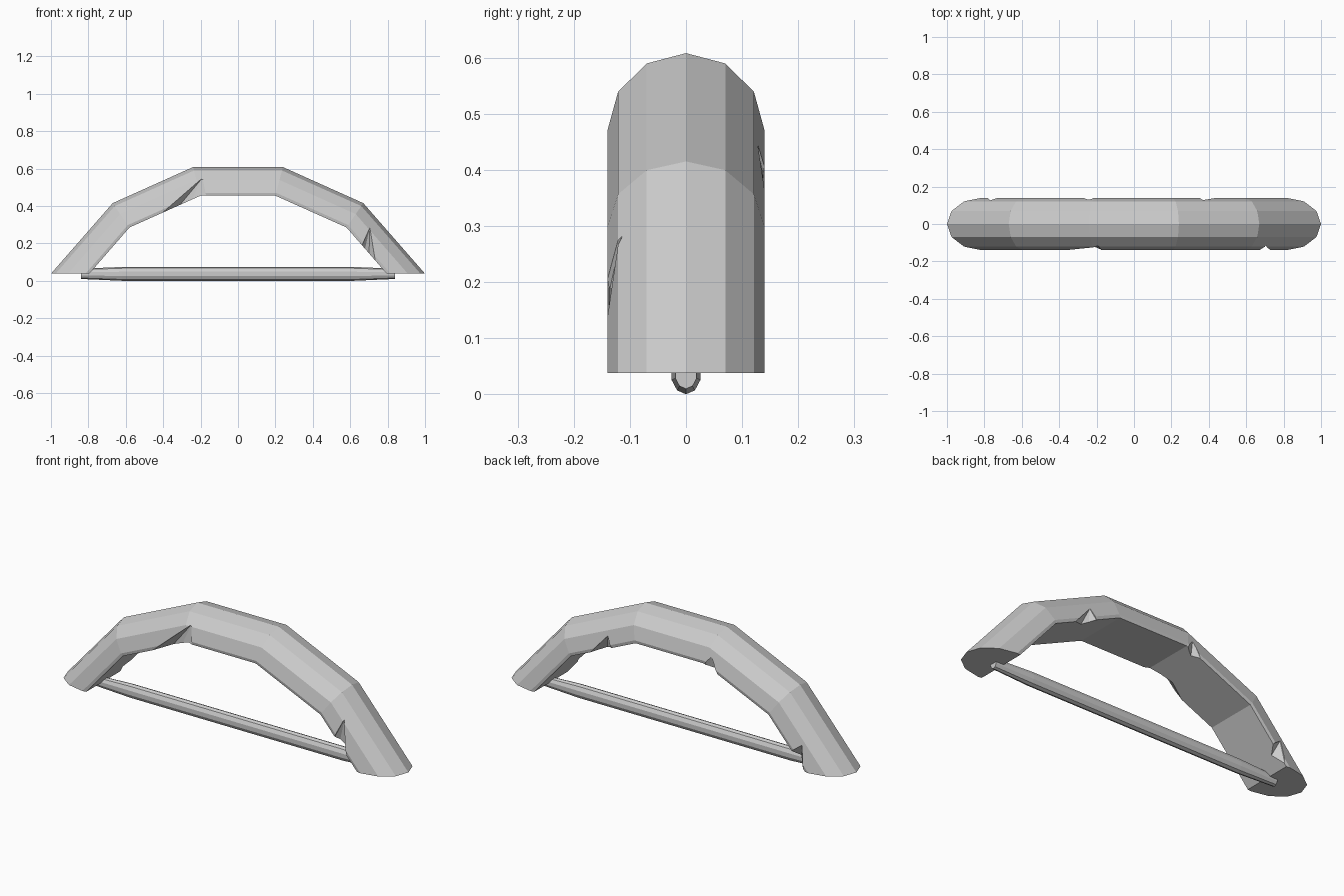
import bpy, bmesh, math

if "Cube" in bpy.data.objects:
    bpy.data.objects.remove(bpy.data.objects["Cube"])


def make_object(name, bm):
    bmesh.ops.recalc_face_normals(bm, faces=bm.faces)
    mesh = bpy.data.meshes.new(name)
    bm.to_mesh(mesh)
    bm.free()
    ob = bpy.data.objects.new(name, mesh)
    bpy.context.collection.objects.link(ob)
    return ob


def loft(name, rings):
    """Skin a list of closed rings and cap both ends."""
    bm = bmesh.new()
    loops = [[bm.verts.new(p) for p in ring] for ring in rings]
    n = len(rings[0])
    for a, b in zip(loops, loops[1:]):
        for i in range(n):
            j = (i + 1) % n
            bm.faces.new((a[i], a[j], b[j], b[i]))
    bm.faces.new(loops[0])
    bm.faces.new(loops[-1])
    return make_object(name, bm)


# Arched body: half-round section swept between an outer and an inner path
outer = [(1.0, 0.038), (0.67, 0.415), (0.24, 0.608)]
inner = [(0.795, 0.038), (0.58, 0.285), (0.20, 0.455)]
stations = [(o, i, -1) for o, i in zip(outer, inner)]
stations += [(o, i, 1) for o, i in reversed(list(zip(outer, inner)))]
half = [(0.07, 0.12), (0.121, 0.45), (0.14, 0.90), (0.137, 1.0)]  # y, depth
section = [(0, 0)] + half + [(-y, t) for y, t in reversed(half)]
arch = loft("arch", [
    [(s * (o[0] + (i[0] - o[0]) * t), y, o[1] + (i[1] - o[1]) * t) for y, t in section]
    for o, i, s in stations])

# Chipped nicks along the inner edges: tip, two edge points, deepest point
nicks = [
    ((-0.19, -0.118, 0.55), (-0.42, -0.14, 0.35), (-0.20, -0.14, 0.445), (-0.34, -0.09, 0.37)),
    ((0.705, -0.114, 0.285), (0.675, -0.14, 0.165), (0.735, -0.14, 0.10), (0.70, -0.10, 0.13)),
    ((-0.77, 0.122, 0.17), (-0.785, 0.14, 0.045), (-0.71, 0.14, 0.125), (-0.74, 0.09, 0.09)),
    ((-0.24, 0.132, 0.505), (-0.29, 0.14, 0.40), (-0.21, 0.14, 0.44), (-0.25, 0.105, 0.42)),
    ((0.37, 0.126, 0.445), (0.48, 0.14, 0.32), (0.35, 0.14, 0.375), (0.40, 0.09, 0.355)),
]
for n, pts in enumerate(nicks):
    side = 1 if pts[0][1] > 0 else -1
    below = -0.04 * 1.0
    inward = 0.04 if pts[0][0] < 0 else -0.04
    cloud = list(pts)
    cloud += [(x, y + side * 0.06, z) for x, y, z in pts[:3]]
    cloud += [(x + inward, y + side * 0.01, z + below) for x, y, z in pts[1:]]
    bm = bmesh.new()
    for p in cloud:
        bm.verts.new(p)
    res = bmesh.ops.convex_hull(bm, input=bm.verts)
    loose = [v for v in bm.verts if not v.link_faces]
    bmesh.ops.delete(bm, geom=loose, context='VERTS')
    cutter = make_object("nick_cutter_%d" % n, bm)
    mod = arch.modifiers.new("nick", 'BOOLEAN')
    mod.operation = 'DIFFERENCE'
    mod.solver = 'EXACT'
    mod.object = cutter
    bpy.context.view_layer.objects.active = arch
    bpy.ops.object.modifier_apply(modifier=mod.name)
    bpy.data.objects.remove(cutter, do_unlink=True)

# Thin rod between the feet, narrowing at its ends
rod_rings = []
for x, k in ((-0.84, 0.74), (-0.62, 1.0), (0.62, 1.0), (0.84, 0.74)):
    rod_rings.append([(x, 0.027 * k * math.cos(a * math.pi / 5 + math.pi / 2),
                       0.037 + 0.037 * k * math.sin(a * math.pi / 5 + math.pi / 2))
                      for a in range(10)])
loft("rod", rod_rings)
